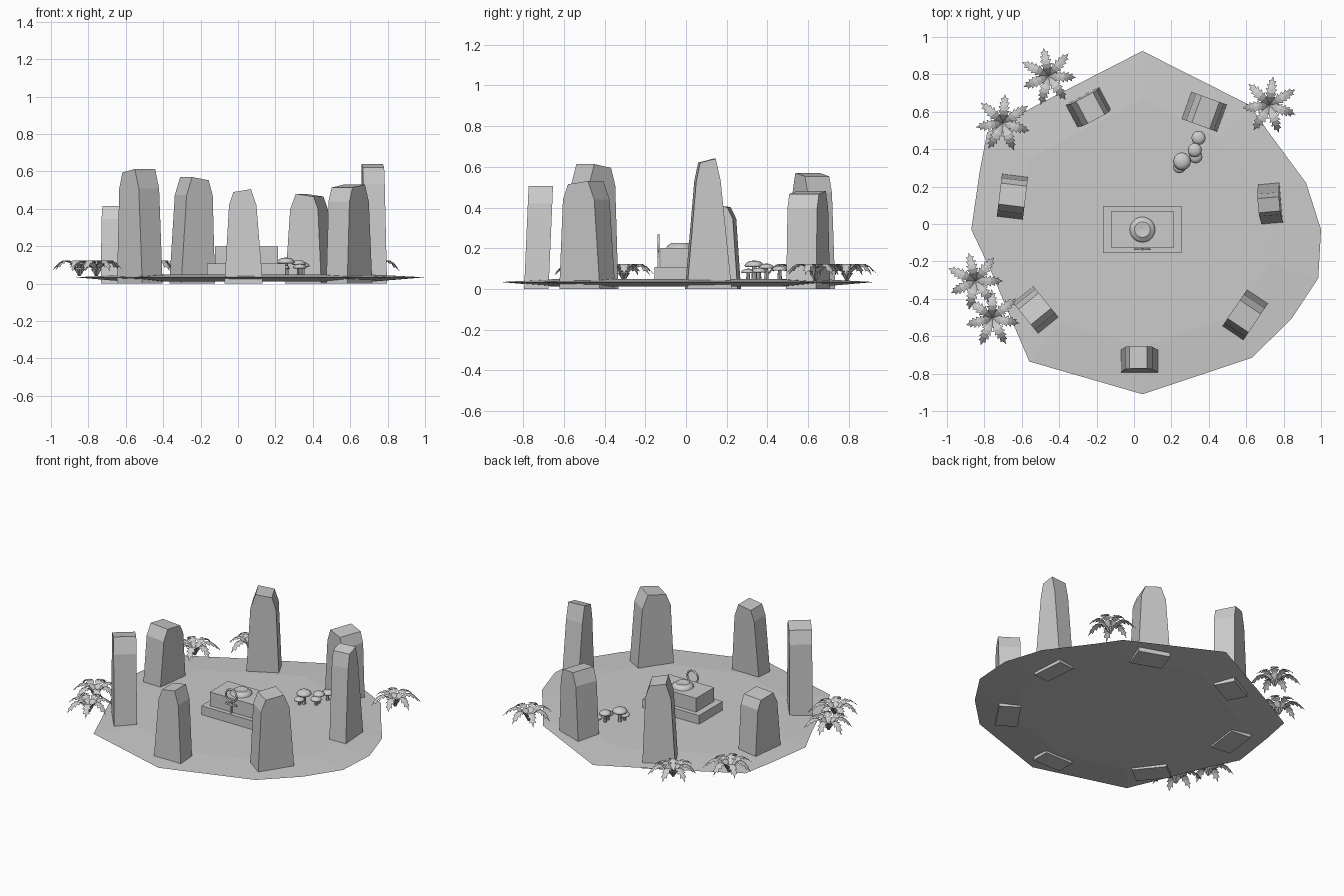
import bpy, bmesh, math
from mathutils import Matrix, Vector

if "Cube" in bpy.data.objects:
    bpy.data.objects.remove(bpy.data.objects["Cube"])

grey = bpy.data.materials.new("stone grey")
grey.diffuse_color = (0.6, 0.6, 0.6, 1)
grey.use_nodes = True
grey.node_tree.nodes["Principled BSDF"].inputs["Base Color"].default_value = grey.diffuse_color
CX, CY = 0.045, 0.0   # centre of the stone circle


def make(name, bm, loc=(0, 0, 0), smooth=False):
    bmesh.ops.recalc_face_normals(bm, faces=bm.faces[:])
    me = bpy.data.meshes.new(name)
    for f in bm.faces:
        f.smooth = smooth
    bm.to_mesh(me)
    bm.free()
    me.materials.append(grey)
    ob = bpy.data.objects.new(name, me)
    ob.location = loc
    bpy.context.collection.objects.link(ob)
    return ob


def box(name, x0, x1, y0, y1, z0, z1):
    bm = bmesh.new()
    m = Matrix.Translation(((x0+x1)/2, (y0+y1)/2, (z0+z1)/2)) @ \
        Matrix.Diagonal((x1-x0, y1-y0, z1-z0, 1))
    bmesh.ops.create_cube(bm, size=1, matrix=m)
    return make(name, bm)


def lathe(name, profile, loc, n=16, smooth=False):
    bm = bmesh.new()
    rings = []
    for r, z in profile:
        if r == 0:
            rings.append([bm.verts.new((0, 0, z))] * n)
        else:
            rings.append([bm.verts.new((r*math.cos(2*math.pi*i/n), r*math.sin(2*math.pi*i/n), z))
                          for i in range(n)])
    for a, b in zip(rings, rings[1:]):
        for i in range(n):
            j = (i + 1) % n
            vs = list(dict.fromkeys([a[i], a[j], b[j], b[i]]))
            if len(vs) > 2:
                bm.faces.new(vs)
    return make(name, bm, loc, smooth)


# ground: thin irregular lens
rim = [(.045, .925), (.62, .635), (.72, .49), (.92, .22), (1, -.03), (.985, -.29), (.84, -.51),
       (.63, -.715), (.045, -.91), (-.56, -.735), (-.77, -.24), (-.87, -.03), (-.825, .28),
       (-.785, .49), (-.53, .63)]
bm = bmesh.new()
n = len(rim)
outer = [bm.verts.new((x, y, .034)) for x, y in rim]
for zi in (.048, .012):
    inner = [bm.verts.new((CX+(x-CX)*.72, CY+(y-CY)*.72, zi)) for x, y in rim]
    for i in range(n):
        j = (i + 1) % n
        bm.faces.new((outer[i], outer[j], inner[j], inner[i]))
    bm.faces.new(inner)
make("ground", bm)

# standing stones: x, y, facing angle, width, depth, height, shoulder ratio, inward lean
stones = [
    (.03, -.735, -90, .205, .12, .505, .38, .022),
    (.595, -.485, -34, .24, .135, .53, .41, 0),
    (.73, .11, 5, .22, .115, .64, .29, .01),
    (.375, .60, 70, .205, .155, .48, .41, 0),
    (-.245, .625, 118, .205, .135, .57, .41, .01),
    (-.65, .145, 173, .235, .14, .415, .40, 0),
    (-.525, -.46, 219, .215, .14, .613, .41, 0)]
for k, (x, y, ang, w, d, h, s, lean) in enumerate(stones):
    profile = [(-.5, 0), (-s, .83), (-s*.7, .97), (s*.5, 1), (s*.88, .83), (.5, 0)]
    bm = bmesh.new()
    # local y runs along the width, local x points away from the circle
    sides = [[bm.verts.new((sx*d/2 - lean*pz, py*w, pz*h)) for py, pz in profile] for sx in (-1, 1)]
    for f in sides:
        bm.faces.new(f)
    for i in range(6):
        j = (i + 1) % 6
        bm.faces.new((sides[0][i], sides[0][j], sides[1][j], sides[1][i]))
    ob = make(f"standing_stone_{k+1}", bm, (x, y, 0))
    ob.rotation_euler.z = math.radians(ang)

# altar
box("altar_step", -.165, .255, -.155, .097, .035, .107)
box("altar_block", -.122, .215, -.125, .067, .107, .2)
lathe("altar_bowl", [(0, .0), (.068, 0), (.062, .012), (.042, .026), (.036, .026), (0, .022)],
      (CX, -.03, .2), 24)

# ring symbol leaning on the altar front
bm = bmesh.new()
N, M = 24, 6
grid = []
for i in range(N):
    a = 2*math.pi*i/N
    grid.append([bm.verts.new(((.04+.006*math.cos(b))*math.cos(a), .006*math.sin(b),
                               (.04+.006*math.cos(b))*math.sin(a)))
                 for b in [2*math.pi*j/M for j in range(M)]])
for i in range(N):
    for j in range(M):
        i2, j2 = (i+1) % N, (j+1) % M
        bm.faces.new((grid[i][j], grid[i2][j], grid[i2][j2], grid[i][j2]))
make("symbol_ring", bm, (CX, -.135, .224), True)
box("symbol_post", CX-.006, CX+.006, -.141, -.129, .105, .181)
box("symbol_bar", CX-.04, CX+.04, -.14, -.13, .158, .17)

# mushrooms: x, y, cap radius, top height
for k, (x, y, r, top) in enumerate([(.345, .46, .038, .115), (.325, .395, .038, .125),
                                    (.33, .36, .036, .105), (.257, .335, .048, .14),
                                    (.243, .305, .034, .1)]):
    c = r * .65
    lathe(f"mushroom_stem_{k+1}", [(0, .04), (r*.3, .04), (r*.22, top-c*.7), (0, top-c*.7)], (x, y, 0), 8)
    lathe(f"mushroom_cap_{k+1}", [(0, top-c*.8), (r*.9, top-c), (r, top-c*.8), (r*.85, top-c*.4),
                                  (r*.5, top-c*.1), (0, top)], (x, y, 0), 12, True)


# ferns: arched saw-edged fronds
def fern(name, x, y, turn, fronds=7, seg=7):
    bm = bmesh.new()
    for k in range(fronds):
        a = turn + 2*math.pi*k/fronds
        reach = .155 + .008*math.sin(k*2.3)
        out, side = Vector((math.cos(a), math.sin(a), 0)), Vector((-math.sin(a), math.cos(a), 0))

        def spine(t):
            return out*(reach*t) + Vector((0, 0, .04 + .085*math.sin(math.pi*min(t, 1)**.85*.9)))

        def half(t):
            return .004 + .027*math.sin(math.pi*min(1, .12+t*.86))
        for i in range(seg):
            t0, t1 = i/seg, (i+1)/seg
            p0, p1 = spine(t0), spine(t1)
            for s in (-1, 1):
                notch = p0 + side*(s*half(t0)*.55)
                tip = p1 + side*(s*half((t0+t1)/2)) - Vector((0, 0, .006))
                vs = [p0, notch, tip, p1]
                if i == seg-1:
                    vs = [p0, notch, p1]
                bm.faces.new([bm.verts.new(v) for v in vs])
    bmesh.ops.remove_doubles(bm, verts=bm.verts[:], dist=1e-5)
    make(name, bm, (x, y, 0))


for k, (x, y, t) in enumerate([(-.457, .79, 1.75), (-.70, .54, 1.5), (.725, .635, 1.45),
                               (-.848, -.305, 1.8), (-.757, -.503, 1.6)]):
    fern(f"fern_{k+1}", x, y, t)
